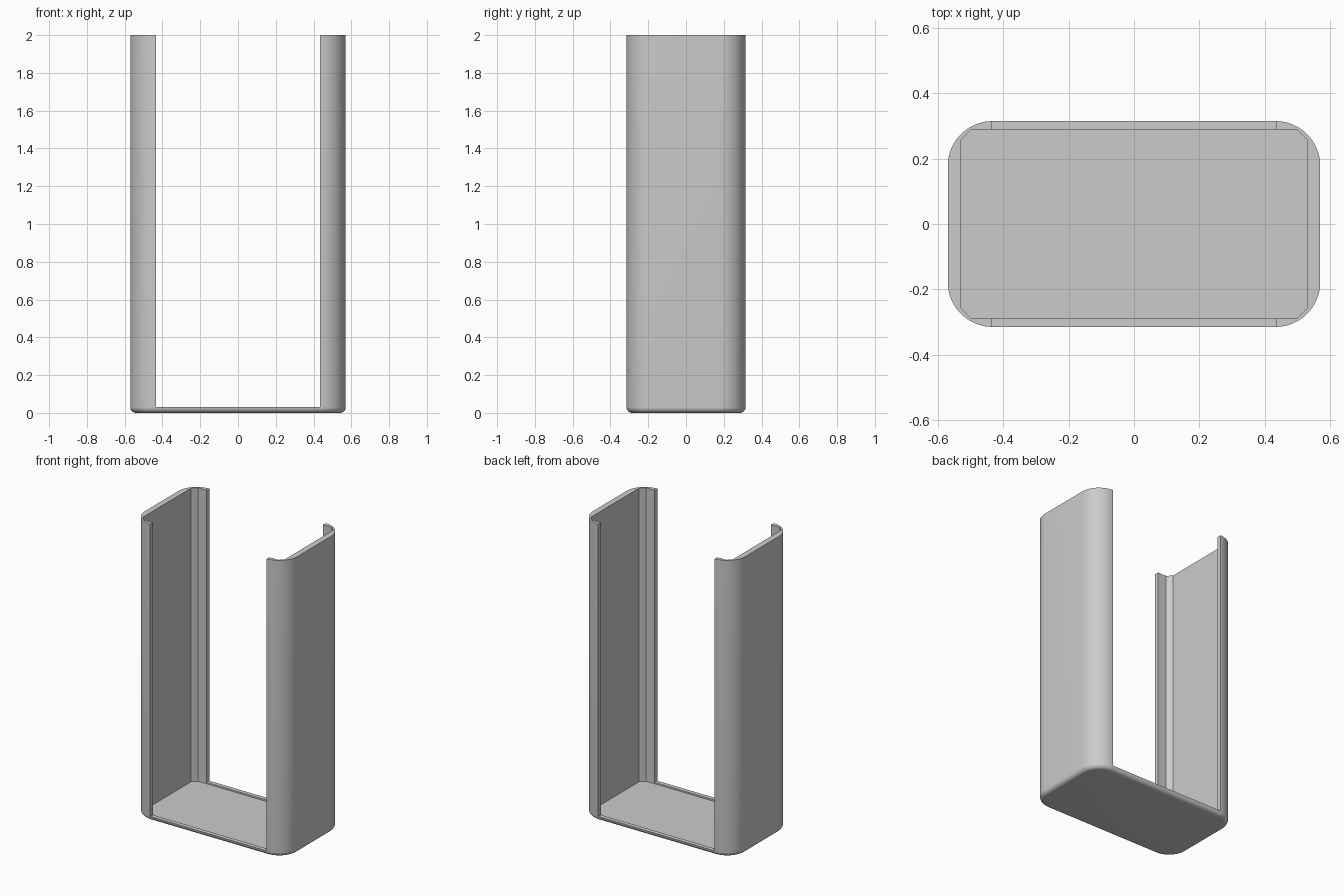
import bpy, bmesh, math

if "Cube" in bpy.data.objects:
    bpy.data.objects.remove(bpy.data.objects["Cube"])

HX, HY, HEIGHT = 0.57, 0.315, 2.0   # outer half sizes and height
CORNER, FILLET = 0.137, 0.03        # vertical corner and bottom edge radii
FLOOR, LIP, OPEN_X = 0.02, 0.03, 0.435


def outline(hx, hy, r, steps):
    """Rounded rectangle, counter-clockwise; one step gives a chamfer."""
    pts = []
    for q, (sx, sy) in enumerate([(1, 1), (-1, 1), (-1, -1), (1, -1)]):
        for i in range(steps + 1):
            a = math.pi / 2 * (q + i / steps)
            pts.append((sx * (hx - r) + r * math.cos(a),
                        sy * (hy - r) + r * math.sin(a)))
    return pts


def loft(name, sections):
    """Closed solid through (outline, height) sections."""
    bm = bmesh.new()
    rings = [[bm.verts.new((x, y, z)) for x, y in pts] for pts, z in sections]
    bm.faces.new(rings[0][::-1])
    bm.faces.new(rings[-1])
    for low, high in zip(rings, rings[1:]):
        n = len(low)
        for i in range(n):
            j = (i + 1) % n
            bm.faces.new((low[i], low[j], high[j], high[i]))
    mesh = bpy.data.meshes.new(name)
    bm.to_mesh(mesh)
    bm.free()
    obj = bpy.data.objects.new(name, mesh)
    bpy.context.collection.objects.link(obj)
    return obj


# Outer body with rounded corners and a rounded bottom edge
sections = []
for i in range(9):
    a = math.pi / 2 * i / 8
    d = FILLET * (1 - math.sin(a))
    sections.append((outline(HX - d, HY - d, CORNER - d, 16),
                     FILLET * (1 - math.cos(a))))
sections.append((outline(HX, HY, CORNER, 16), HEIGHT))
shell = loft("case_shell", sections)

# Chamfered inner cavity, and the opening through front and back
cavity_plan = outline(0.53, 0.287, 0.03, 1)
cavity = loft("cavity_cutter", [(cavity_plan, FLOOR), (cavity_plan, 2.2)])
window = [(OPEN_X, 0.5), (-OPEN_X, 0.5), (-OPEN_X, -0.5), (OPEN_X, -0.5)]
opening = loft("opening_cutter", [(window, LIP), (window, 2.3)])

bpy.context.view_layer.objects.active = shell
shell.select_set(True)
for cutter in (cavity, opening):
    cutter.hide_render = True
    mod = shell.modifiers.new(cutter.name, 'BOOLEAN')
    mod.operation, mod.solver, mod.object = 'DIFFERENCE', 'EXACT', cutter
    bpy.ops.object.modifier_apply(modifier=mod.name)
    bpy.data.objects.remove(cutter)

# Plain grey finish, smooth rounds with crisp edges
grey = bpy.data.materials.new("light_grey")
grey.diffuse_color = (0.6, 0.6, 0.6, 1)
grey.use_nodes = True
grey.node_tree.nodes["Principled BSDF"].inputs["Base Color"].default_value = grey.diffuse_color
shell.data.materials.clear()
shell.data.materials.append(grey)
bpy.ops.object.shade_smooth_by_angle(angle=math.radians(30))
